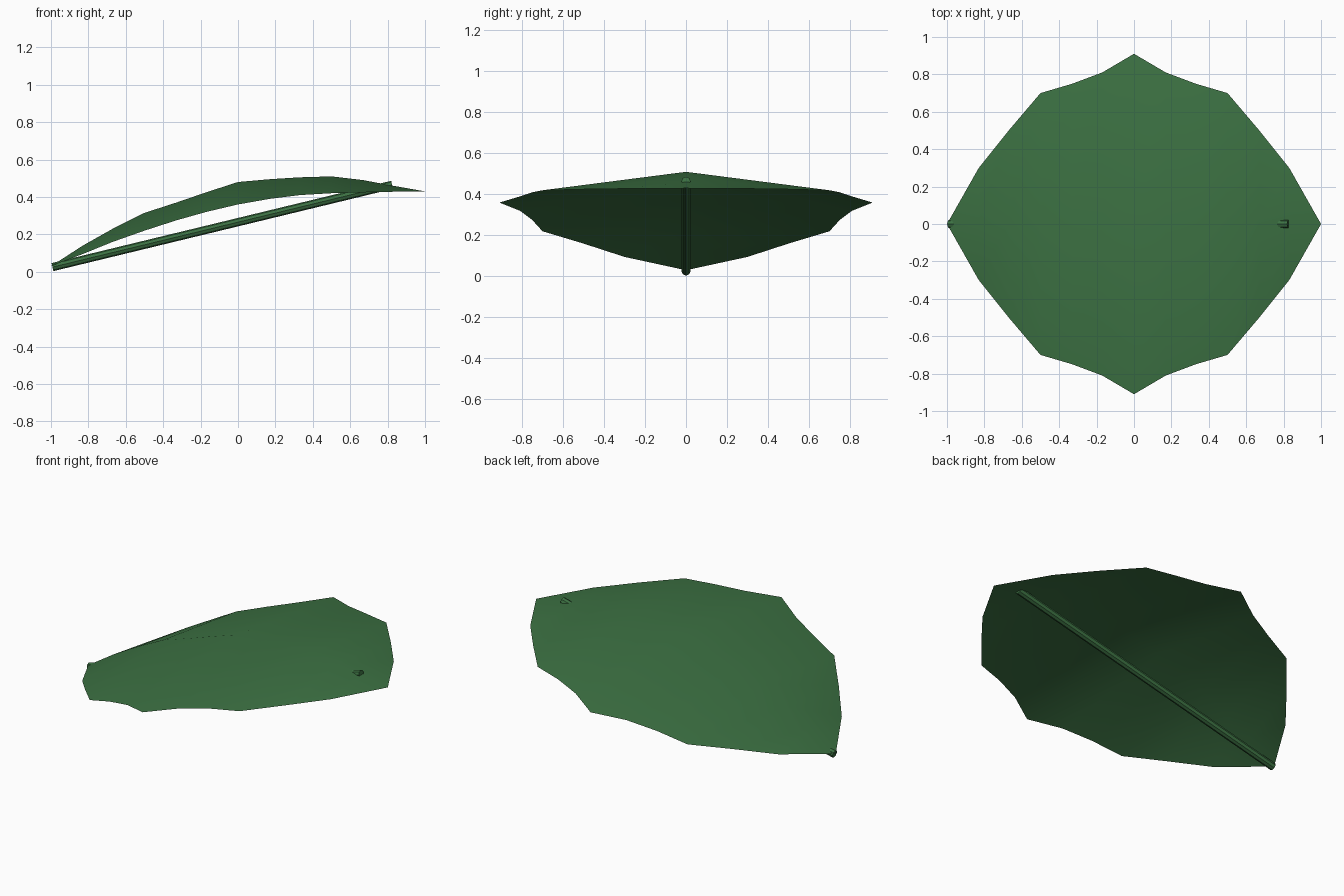
import bpy, bmesh
from mathutils import Vector

cube = bpy.data.objects.get("Cube")
if cube:
    bpy.data.objects.remove(cube, do_unlink=True)

# Leaf green
green = bpy.data.materials.new("leaf_green")
colour = (0.045, 0.165, 0.055, 1)
green.diffuse_color = colour
green.use_nodes = True
green.node_tree.nodes["Principled BSDF"].inputs["Base Color"].default_value = colour


def finish(bm, name):
    mesh = bpy.data.meshes.new(name)
    bm.to_mesh(mesh)
    bm.free()
    mesh.materials.append(green)
    mesh.polygons.foreach_set("use_smooth", [True] * len(mesh.polygons))
    obj = bpy.data.objects.new(name, mesh)
    bpy.context.collection.objects.link(obj)
    return obj


# Blade stations: x, ridge height, half width, rim height
stations = [
    (-0.83, 0.14, 0.30, 0.095), (-0.67, 0.23, 0.50, 0.16),
    (-0.50, 0.315, 0.70, 0.22), (-0.33, 0.37, 0.75, 0.275),
    (-0.17, 0.425, 0.81, 0.32), (0, 0.48, 0.91, 0.36),
    (0.17, 0.495, 0.81, 0.39), (0.33, 0.505, 0.75, 0.41),
    (0.50, 0.51, 0.70, 0.42), (0.67, 0.49, 0.50, 0.425),
    (0.83, 0.46, 0.30, 0.428),
]

# Leaf blade: a thin sheet folded gently along the middle
bm = bmesh.new()
rows = []
for x, ridge, half, rim in stations:
    rows.append([bm.verts.new((x, half * t, ridge + (rim - ridge) * abs(t)))
                 for t in (-1, 0, 1)])
for a, b in zip(rows, rows[1:]):
    for i in range(2):
        bm.faces.new((a[i], b[i], b[i + 1], a[i + 1]))
base = bm.verts.new((-1, 0, 0.03))
tip = bm.verts.new((1, 0, 0.43))
for i in range(2):
    bm.faces.new((base, rows[0][i], rows[0][i + 1]))
    bm.faces.new((rows[-1][i], tip, rows[-1][i + 1]))
finish(bm, "leaf_blade")

# Straight stem under the blade, poking through near the tip
start, end = Vector((-0.992, 0, 0.025)), Vector((0.824, 0, 0.465))
axis = end - start
bm = bmesh.new()
bmesh.ops.create_cone(bm, cap_ends=True, segments=8, radius1=0.022,
                      radius2=0.022, depth=axis.length)
stem = finish(bm, "stem")
stem.rotation_euler = axis.to_track_quat("Z", "Y").to_euler()
stem.location = (start + end) / 2
bpy.ops.object.select_all(action="DESELECT")
stem.select_set(True)
bpy.context.view_layer.objects.active = stem
bpy.ops.object.shade_smooth_by_angle()
